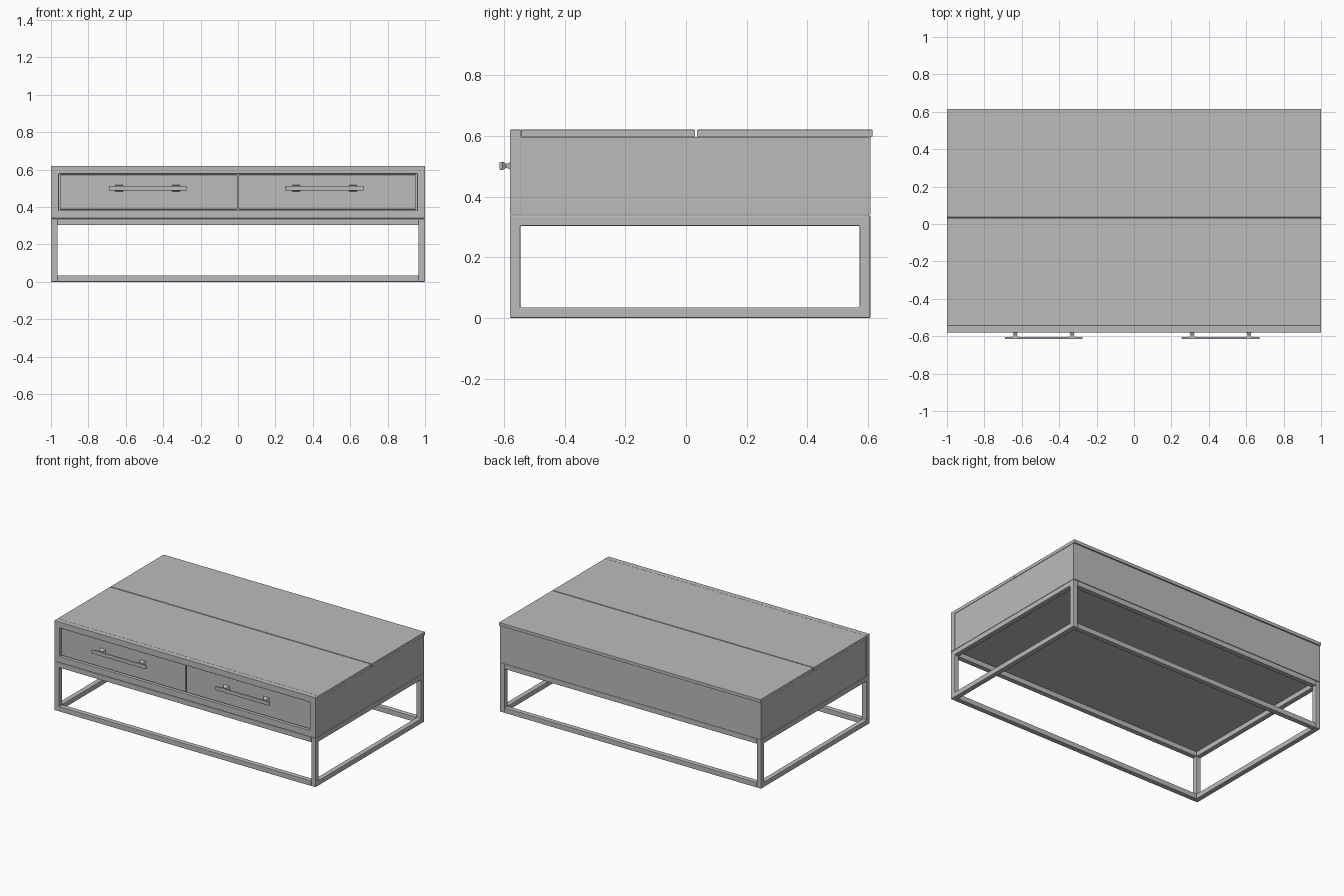
import bpy
import bmesh
from mathutils import Vector

cube = bpy.data.objects.get("Cube")
if cube:
    bpy.data.objects.remove(cube, do_unlink=True)

# One plain grey finish
grey = bpy.data.materials.new("plain grey")
grey.use_nodes = True
colour = (0.5, 0.5, 0.5, 1)
grey.diffuse_color = colour
grey.node_tree.nodes["Principled BSDF"].inputs["Base Color"].default_value = colour


def finish(name, bm, bevel=0.0):
    bmesh.ops.recalc_face_normals(bm, faces=bm.faces)
    mesh = bpy.data.meshes.new(name)
    bm.to_mesh(mesh)
    bm.free()
    mesh.materials.append(grey)
    obj = bpy.data.objects.new(name, mesh)
    bpy.context.scene.collection.objects.link(obj)
    if bevel:
        mod = obj.modifiers.new("soft edges", "BEVEL")
        mod.width = bevel
        mod.segments = 2
        mod.limit_method = "ANGLE"
    return obj


def box(name, low, high, bevel=0.0):
    low, high = Vector(low), Vector(high)
    bm = bmesh.new()
    bmesh.ops.create_cube(bm, size=1)
    for v in bm.verts:
        v.co = (low + high) / 2 + v.co * (high - low)
    return finish(name, bm, bevel)


def ring(name, axis, a, b, depth, width, bevel=0.0):
    """Mitred rectangular frame; a and b are opposite corners in the plane
    across the axis ('x' or 'y'), depth is its range along the axis."""
    bm = bmesh.new()

    def corners(inset, d):
        u0, w0, u1, w1 = a[0] + inset, a[1] + inset, b[0] - inset, b[1] - inset
        pts = [(u0, w0), (u1, w0), (u1, w1), (u0, w1)]
        return [bm.verts.new((d, u, w) if axis == "x" else (u, d, w)) for u, w in pts]

    loops = [corners(0, depth[0]), corners(0, depth[1]),
             corners(width, depth[1]), corners(width, depth[0])]
    for i in range(4):
        p, q = loops[i], loops[(i + 1) % 4]
        for k in range(4):
            n = (k + 1) % 4
            bm.faces.new((p[k], p[n], q[n], q[k]))
    return finish(name, bm, bevel)


FRONT, BACK = -0.58, 0.607
TUBE, BASE_TOP = 0.035, 0.338

# Open tubular base: two side frames joined by four long rails
for side, x in (("left", 1), ("right", -1)):
    ring(side + "_base_frame", "x", (FRONT, 0), (BACK, BASE_TOP),
         sorted((x, x * (1 - TUBE))), TUBE, 0.004)
for place, y in (("front", FRONT), ("back", BACK - TUBE)):
    for level, z in (("lower", 0), ("upper", BASE_TOP - TUBE)):
        box(f"{place}_{level}_rail", (-1 + TUBE, y, z),
            (1 - TUBE, y + TUBE, z + TUBE), 0.003)

# Cabinet body and mitred front surround
box("cabinet_body", (-0.998, -0.545, 0.34), (0.998, BACK, 0.596))
ring("front_surround", "y", (-1, 0.34), (1, 0.62), (FRONT, -0.543), 0.042, 0.002)

# Two top panels with a narrow gap between them
box("front_top_panel", (-1, -0.543, 0.597), (1, 0.03, 0.62), 0.002)
box("back_top_panel", (-1, 0.036, 0.597), (1, 0.615, 0.62), 0.002)

# Drawers, each with a flat bar handle on two flared posts
for side, s, middle in (("left", 1, 0.463), ("right", -1, -0.483)):
    xs = sorted((s * 0.003, s * 0.951))
    box(side + "_drawer_front", (xs[0], -0.57, 0.388), (xs[1], -0.54, 0.573), 0.002)
    box(side + "_handle_bar", (middle - 0.208, -0.615, 0.488),
        (middle + 0.208, -0.604, 0.514), 0.003)
    for end, dx in (("outer", s * 0.152), ("inner", -s * 0.152)):
        bm = bmesh.new()
        steps = [(-0.605, 0.018), (-0.593, 0.008), (-0.586, 0.010), (-0.569, 0.022)]
        previous = None
        for y, r in steps:
            loop = [bm.verts.new((middle + dx + r * u, y, 0.501 + r * w * 0.85))
                    for u, w in ((-1, -1), (1, -1), (1, 1), (-1, 1))]
            if previous:
                for k in range(4):
                    n = (k + 1) % 4
                    bm.faces.new((previous[k], previous[n], loop[n], loop[k]))
            else:
                bm.faces.new(loop)
            previous = loop
        bm.faces.new(previous)
        finish(f"{side}_handle_{end}_post", bm)
